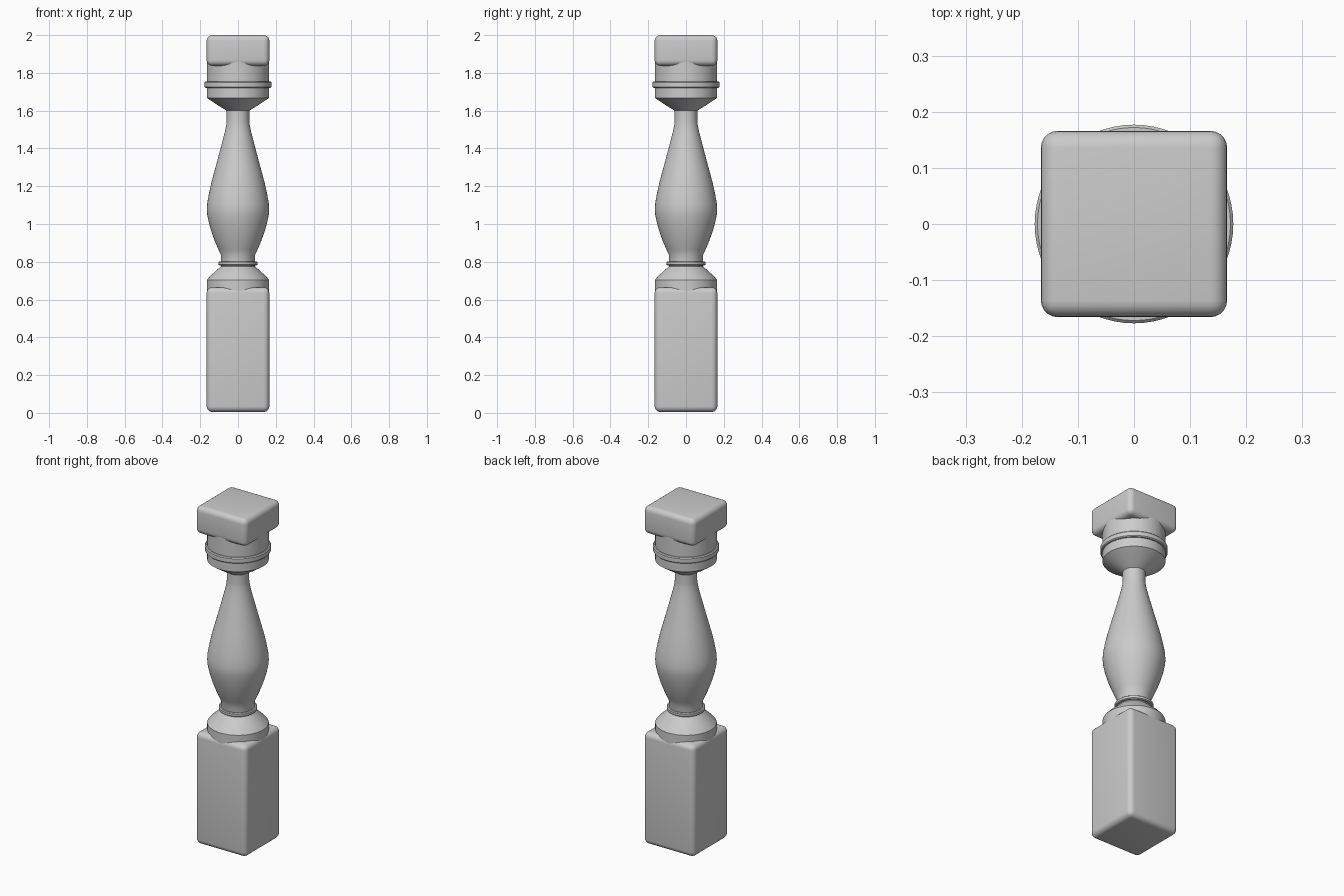
import bpy, bmesh, math

if "Cube" in bpy.data.objects:
    bpy.data.objects.remove(bpy.data.objects["Cube"])


def finish(bm, name):
    bmesh.ops.recalc_face_normals(bm, faces=bm.faces[:])
    mesh = bpy.data.meshes.new(name)
    bm.to_mesh(mesh)
    bm.free()
    obj = bpy.data.objects.new(name, mesh)
    bpy.context.collection.objects.link(obj)
    bpy.ops.object.select_all(action='DESELECT')
    obj.select_set(True)
    bpy.context.view_layer.objects.active = obj
    bpy.ops.object.shade_smooth_by_angle(angle=math.radians(30))
    return obj


def lathe(name, profile, sides=64):
    bm = bmesh.new()
    rings = []
    for r, z in profile:
        rings.append([bm.verts.new((r * math.cos(2 * math.pi * i / sides),
                                    r * math.sin(2 * math.pi * i / sides), z))
                      for i in range(sides)])
    for a, b in zip(rings, rings[1:]):
        for i in range(sides):
            j = (i + 1) % sides
            bm.faces.new((a[i], a[j], b[j], b[i]))
    bm.faces.new(rings[0])
    bm.faces.new(rings[-1])
    return finish(bm, name)


def block(name, half, z0, z1, radius):
    bm = bmesh.new()
    bmesh.ops.create_cube(bm, size=1)
    for v in bm.verts:
        v.co.x *= 2 * half
        v.co.y *= 2 * half
        v.co.z = z0 if v.co.z < 0 else z1
    bmesh.ops.bevel(bm, geom=bm.edges[:], offset=radius, segments=5,
                    profile=0.5, affect='EDGES')
    return finish(bm, name)


# square blocks at both ends
block("base_block", 0.166, 0.005, 0.665, 0.03)
block("top_block", 0.166, 1.837, 2.0, 0.03)

# turned shoulder rising out of the base
lathe("lower_shoulder", [(0.165, 0.63), (0.165, 0.703), (0.148, 0.724),
                         (0.09, 0.776), (0.09, 0.80)])

# vase-shaped shaft
lathe("shaft", [(0.09, 0.78), (0.09, 0.835), (0.104, 0.865), (0.123, 0.91),
                (0.141, 0.96), (0.155, 1.01), (0.163, 1.05), (0.165, 1.075),
                (0.163, 1.11), (0.154, 1.16), (0.142, 1.215), (0.126, 1.275),
                (0.107, 1.345), (0.087, 1.42), (0.069, 1.49), (0.062, 1.525),
                (0.06, 1.545), (0.06, 1.61)])

# capital drum with tapered underside
lathe("capital", [(0.06, 1.60), (0.115, 1.634), (0.165, 1.668), (0.165, 1.87)])

# raised collars
lathe("lower_collar", [(0.098, 0.781), (0.103, 0.785), (0.103, 0.798), (0.098, 0.802)])
lathe("upper_collar", [(0.172, 1.721), (0.177, 1.726), (0.177, 1.75), (0.172, 1.755)])
